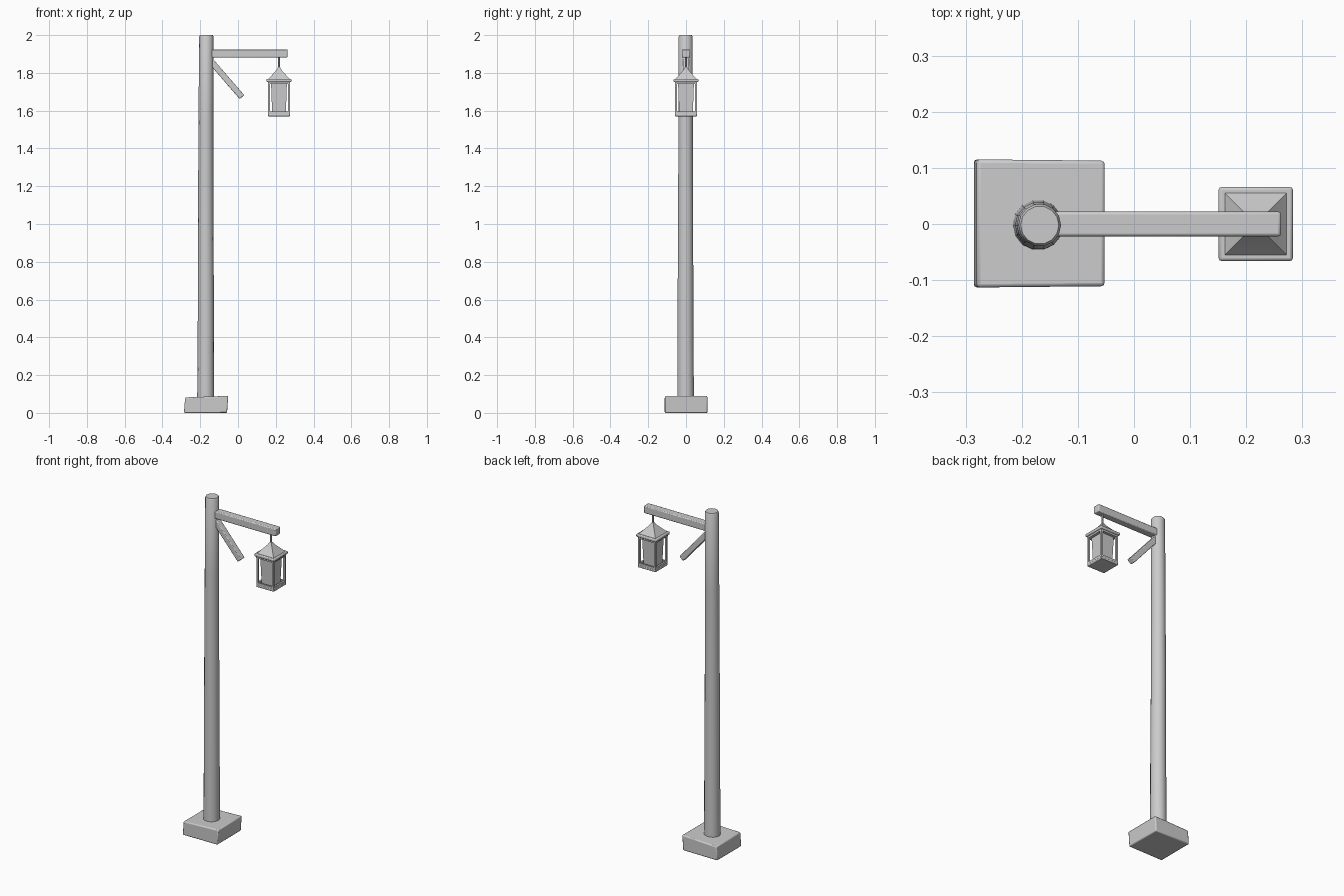
import bpy, bmesh, math
from mathutils import Vector, Matrix

cube = bpy.data.objects.get("Cube")
if cube:
    bpy.data.objects.remove(cube, do_unlink=True)

grey = bpy.data.materials.new("plain grey")
grey.use_nodes = True
grey.diffuse_color = (0.6, 0.6, 0.6, 1)
grey.node_tree.nodes["Principled BSDF"].inputs["Base Color"].default_value = (0.6, 0.6, 0.6, 1)


def finish(name, bm, bevel=0.0, smooth=True):
    """Turn a bmesh into a shaded object, optionally with soft edges."""
    bmesh.ops.recalc_face_normals(bm, faces=bm.faces)
    mesh = bpy.data.meshes.new(name)
    bm.to_mesh(mesh)
    bm.free()
    mesh.materials.append(grey)
    obj = bpy.data.objects.new(name, mesh)
    bpy.context.collection.objects.link(obj)
    if bevel:
        mod = obj.modifiers.new("soft edges", 'BEVEL')
        mod.width = bevel
        mod.segments = 2
        mod.limit_method = 'ANGLE'
    if smooth:
        bpy.ops.object.select_all(action='DESELECT')
        obj.select_set(True)
        bpy.context.view_layer.objects.active = obj
        bpy.ops.object.shade_smooth_by_angle(angle=math.radians(40))
    return obj


def box(name, centre, size, bevel=0.0, tilt=0.0):
    bm = bmesh.new()
    bmesh.ops.create_cube(bm, size=1, matrix=Matrix.Translation(centre)
                          @ Matrix.Rotation(tilt, 4, 'Y') @ Matrix.Diagonal((*size, 1)))
    return finish(name, bm, bevel)


def loft(name, rings, sides, turn=0.0, bevel=0.0):
    """Stack regular polygon rings given as (x, y, z, radius)."""
    bm = bmesh.new()
    loops = []
    for x, y, z, r in rings:
        angles = [turn + math.tau * i / sides for i in range(sides)]
        loops.append([bm.verts.new((x + r * math.cos(a), y + r * math.sin(a), z)) for a in angles])
    for low, high in zip(loops, loops[1:]):
        for i in range(sides):
            j = (i + 1) % sides
            bm.faces.new((low[i], low[j], high[j], high[i]))
    bm.faces.new(loops[0])
    bm.faces.new(loops[-1])
    return finish(name, bm, bevel)


# Slightly uneven stone footing
bm = bmesh.new()
bmesh.ops.create_cube(bm, size=1, matrix=Matrix.Translation((-0.169, 0.001, 0.044))
                      @ Matrix.Diagonal((0.228, 0.226, 0.08, 1)))
for v in bm.verts:
    side = 1 if v.co.x > -0.169 else -1
    if v.co.z > 0.044:
        v.co += Vector((0.003, 0, 0.002 + 0.004 * side))
    else:
        v.co += Vector((-0.003, 0, -0.004))
    v.co.y *= 1 - 0.01 * side
finish("footing", bm, 0.006)

# Tapered, slightly irregular wooden pole
loft("pole", [(-0.171, -0.002, 0.07, 0.045), (-0.170, -0.003, 0.5, 0.043),
              (-0.171, -0.002, 1.0, 0.041), (-0.170, -0.002, 1.55, 0.039),
              (-0.168, -0.002, 1.992, 0.038), (-0.168, -0.002, 2.0, 0.034)], 14)

# Cross arm and diagonal brace
box("cross_arm", (0.056, 0, 1.903), (0.412, 0.044, 0.044), 0.005)
top, end = Vector((-0.146, 0, 1.865)), Vector((0.021, 0, 1.672))
run = end - top
box("brace", (top + end) / 2, (run.length, 0.034, 0.032), 0.004, math.atan2(-run.z, run.x))

# Lantern hanging below the arm
LX = 0.217
diag, quarter = math.sqrt(2), math.pi / 4
loft("hanger", [(LX, 0, 1.81, 0.005), (LX, 0, 1.885, 0.005)], 8)
loft("lantern_roof", [(LX, 0, 1.765, 0.058 * diag), (LX, 0, 1.815, 0.014 * diag),
                      (LX, 0, 1.83, 0.005 * diag)], 4, quarter)
box("lantern_eave", (LX, 0, 1.760), (0.132, 0.132, 0.017), 0.005)
box("lantern_collar", (LX, 0, 1.747), (0.116, 0.116, 0.012))
box("lantern_floor", (LX, 0, 1.577), (0.116, 0.116, 0.014), 0.003)
loft("lantern_pane", [(LX, 0, 1.58, 0.036 * diag), (LX, 0, 1.75, 0.042 * diag)], 4, quarter)
for sx, side in ((-1, "right"), (1, "left")):
    for sy, end_name in ((-1, "front"), (1, "back")):
        box(f"lantern_post_{end_name}_{side}", (LX + sx * 0.052, sy * 0.052, 1.665), (0.01, 0.01, 0.17))

# Low rails around the lantern floor
for s, side, end_name in ((-1, "right", "front"), (1, "left", "back")):
    box(f"lantern_rail_{end_name}", (LX, s * 0.052, 1.589), (0.114, 0.01, 0.014))
    box(f"lantern_rail_{side}", (LX + s * 0.052, 0, 1.589), (0.01, 0.114, 0.014))
